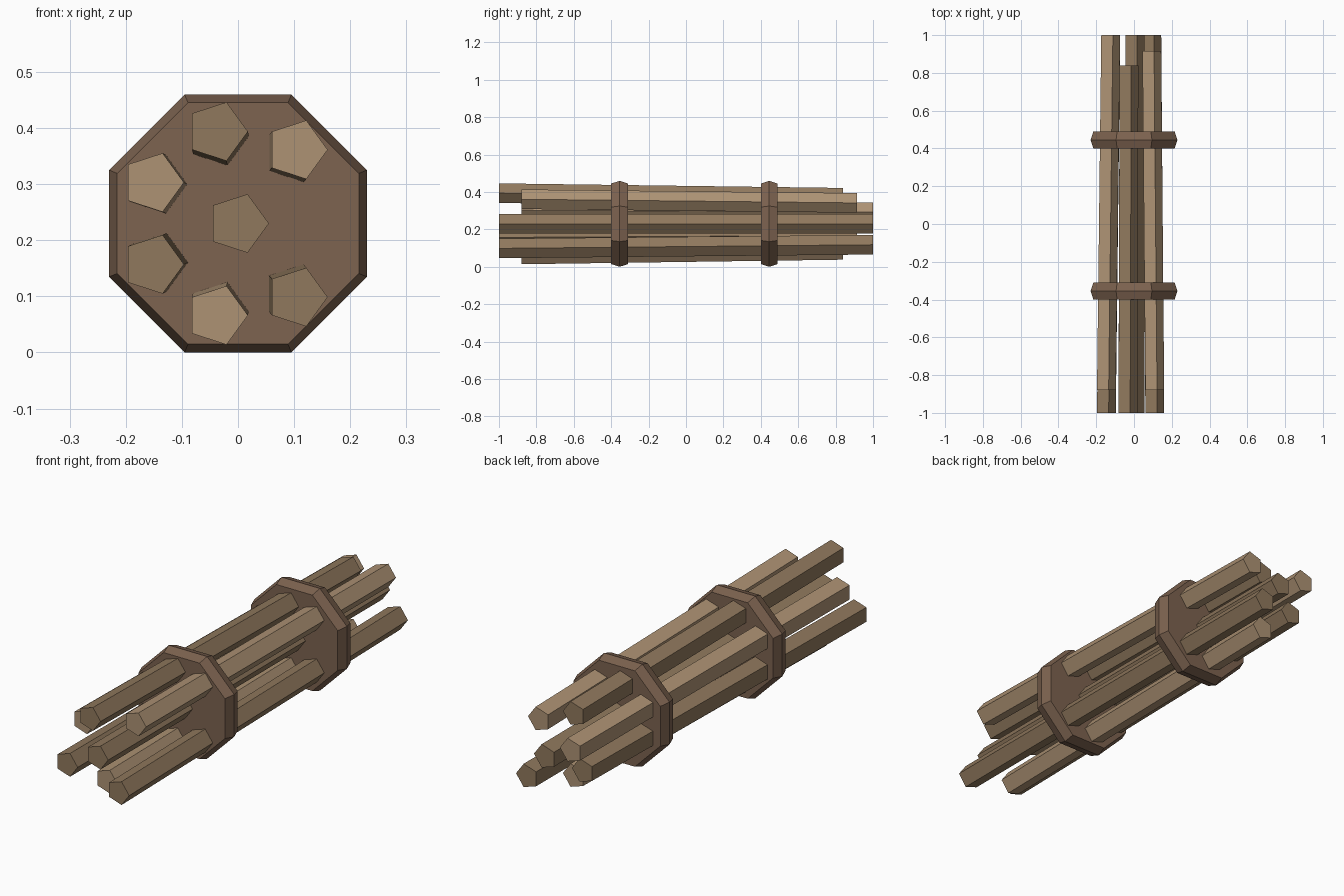
import bpy
from math import sin, cos, tau

if "Cube" in bpy.data.objects:
    bpy.data.objects.remove(bpy.data.objects["Cube"])

CZ = 0.23  # height of the bundle axis


def material(name, rgb):
    m = bpy.data.materials.new(name)
    m.diffuse_color = (*rgb, 1)
    m.use_nodes = True
    m.node_tree.nodes["Principled BSDF"].inputs["Base Color"].default_value = m.diffuse_color
    return m


def loft(name, sides, sections, mat, phase=0.0):
    """Closed prism through polygon sections (x, y, z, radius) stacked along y."""
    verts = [(x + r * cos(phase + tau * k / sides), y, z + r * sin(phase + tau * k / sides))
             for x, y, z, r in sections for k in range(sides)]
    faces = [list(range(sides)),
             [len(verts) - 1 - k for k in range(sides)]]
    for s in range(len(sections) - 1):
        for k in range(sides):
            a, b = s * sides + k, s * sides + (k + 1) % sides
            faces.append([b, a, a + sides, b + sides])
    mesh = bpy.data.meshes.new(name)
    mesh.from_pydata(verts, [], faces)
    mesh.materials.append(mat)
    ob = bpy.data.objects.new(name, mesh)
    bpy.context.collection.objects.link(ob)
    return ob


light = material("light_wood", (0.42, 0.29, 0.175))
dark = material("dark_wood", (0.28, 0.19, 0.11))
binding = material("binding", (0.205, 0.125, 0.08))

# Sticks: one in the core, six around it (one of seven slots stays empty)
for i in range(7):
    a = tau * i / 7
    front = -0.88 if i % 2 else -1.0
    back = (1.0, 0.915, 0.84)[i % 3]
    r0, r1 = (0.168, 0.143) if i else (0, 0)
    loft(f"stick_{i}", 5,
         [(r0 * cos(a), front, CZ + r0 * sin(a), 0.055),
          (r1 * cos(a), back, CZ + r1 * sin(a), 0.055)],
         light if i % 2 else dark)

# Octagonal binding bands with a ridge round the middle
for name, y in (("front_band", -0.355), ("back_band", 0.445)):
    loft(name, 8,
         [(0, y - 0.045, CZ, 0.233), (0, y, CZ, 0.2485), (0, y + 0.045, CZ, 0.233)],
         binding, tau / 16)
